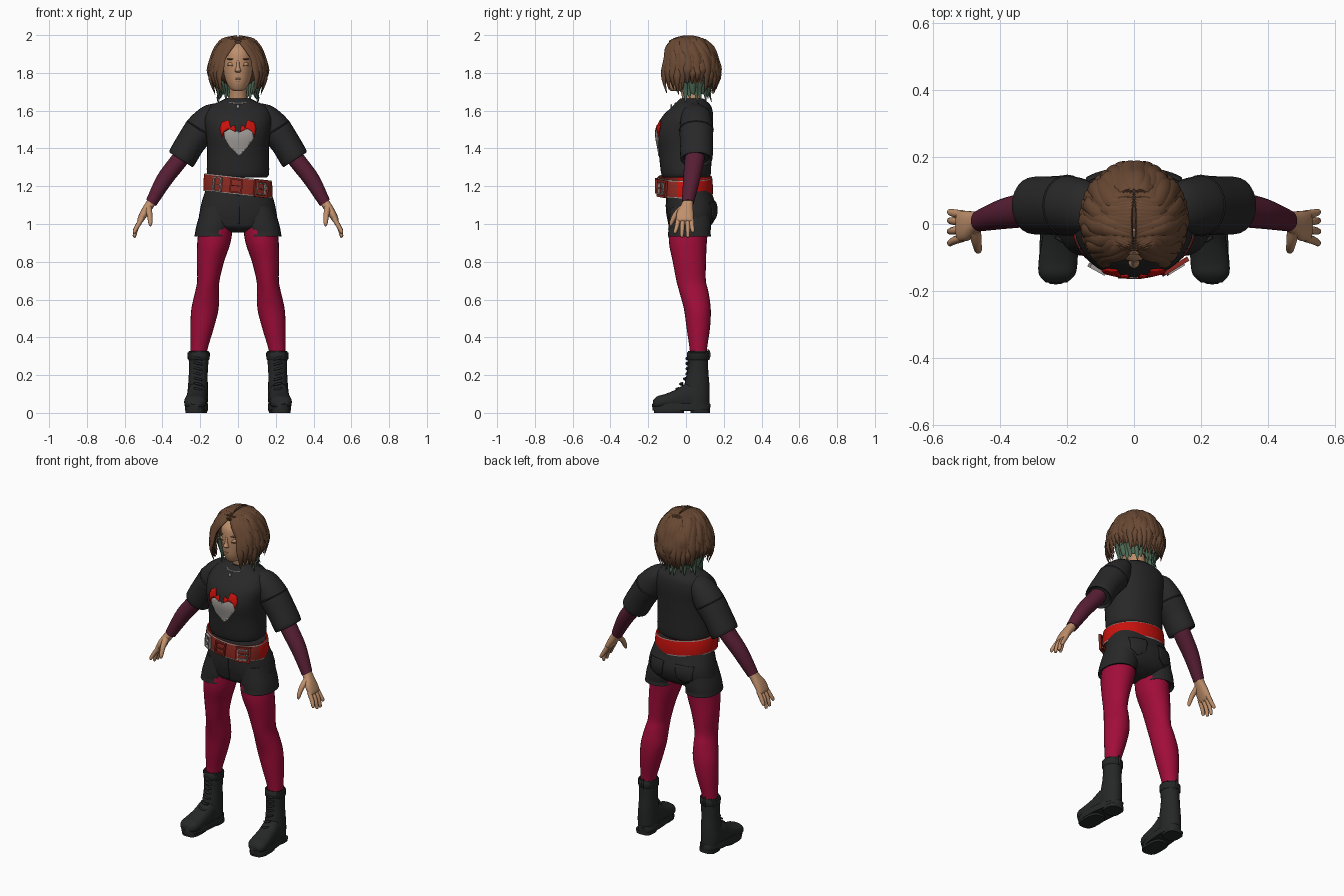
import bpy, bmesh, math, random
from mathutils import Vector
from mathutils.bvhtree import BVHTree

random.seed(4)
if "Cube" in bpy.data.objects:
    bpy.data.objects.remove(bpy.data.objects["Cube"])
X, Y, Z = Vector((1, 0, 0)), Vector((0, 1, 0)), Vector((0, 0, 1))


def material(name, r, g, b):
    m = bpy.data.materials.new(name)
    m.diffuse_color = (r, g, b, 1)
    m.use_nodes = True
    m.node_tree.nodes["Principled BSDF"].inputs["Base Color"].default_value = (r, g, b, 1)
    return m


SKIN = material("warm skin", .53, .28, .15)
HAIR = material("brown hair", .14, .065, .033)
GREEN = material("green hair tips", .075, .14, .09)
CLOTH = material("black cloth", .021, .021, .021)
LEATHER = material("black leather", .019, .02, .02)
TIGHTS = material("crimson tights", .36, .004, .042)
MAROON = material("maroon sleeve", .095, .013, .033)
RED = material("bright red", .58, .006, .004)
RUST = material("dark red leather", .26, .022, .015)
GREY = material("pale grey", .37, .35, .33)


def finish(name, bm, mats, mirror=False):
    bmesh.ops.recalc_face_normals(bm, faces=bm.faces)
    me = bpy.data.meshes.new(name)
    bm.to_mesh(me)
    bm.free()
    for m in mats:
        me.materials.append(m)
    for p in me.polygons:
        p.use_smooth = True
    me.set_sharp_from_angle(angle=math.radians(45))
    ob = bpy.data.objects.new(name, me)
    bpy.context.collection.objects.link(ob)
    if mirror:
        ob.modifiers.new("Mirror", 'MIRROR')
    return ob


def spline(a, b, c, d, t):
    return b + (c - a) * (t / 2) + (2 * a - 5 * b + 4 * c - d) * (t * t / 2) + (3 * b - a - 3 * c + d) * (t ** 3 / 2)


def loft(name, secs, mats, mirror=False, n=24, steps=4, p=2, cap=True, rule=None):
    """Skin rings given as (centre, half axis, half axis), eased between stations."""
    rows, last = [], len(secs) - 1
    for i in range(last):
        q = [secs[max(0, min(last, i + k))] for k in (-1, 0, 1, 2)]
        rows += [[spline(*[s[j] for s in q], k / steps) for j in range(3)] for k in range(steps)]
    rows.append(secs[-1])
    bm, rings = bmesh.new(), []
    for c, u, v in rows:
        ring = []
        for k in range(n):
            a = math.tau * k / n
            co, si = math.cos(a), math.sin(a)
            ring.append(bm.verts.new(c + u * math.copysign(abs(co) ** (2 / p), co)
                                     + v * math.copysign(abs(si) ** (2 / p), si)))
        rings.append(ring)
    for r, (a, b) in enumerate(zip(rings, rings[1:])):
        for k in range(n):
            f = bm.faces.new((a[k], a[k - 1], b[k - 1], b[k]))
            if rule:
                f.material_index = rule(r, f.calc_center_median())
    if cap:
        bm.faces.new(rings[0])
        bm.faces.new(rings[-1])
    return finish(name, bm, mats if isinstance(mats, list) else [mats], mirror)


def level(rows):
    """Horizontal rings from (x, y, z, half width, half depth)."""
    return [(Vector(r[:3]), X * r[3], Y * r[4]) for r in rows]


def along(rows, direction):
    """Rings square to a direction in the xz plane."""
    side = Y.cross(Vector(direction)).normalized()
    return [(Vector(r[:3]), side * r[3], Y * r[4]) for r in rows]


def rod(name, pts, radii, mat, mirror=True):
    pts = [Vector(p) for p in pts]
    d = (pts[-1] - pts[0]).normalized()
    u = d.orthogonal().normalized()
    return loft(name, [(p, u * r, d.cross(u) * r) for p, r in zip(pts, radii)], mat, mirror, 10, 3)


def blob(name, loc, size, mat, mirror=False):
    bm = bmesh.new()
    bmesh.ops.create_uvsphere(bm, u_segments=20, v_segments=12, radius=1)
    bmesh.ops.scale(bm, vec=size, verts=bm.verts)
    bmesh.ops.translate(bm, vec=loc, verts=bm.verts)
    return finish(name, bm, [mat], mirror)


def decal(name, outline, target, facing, mat, mirror=False, lift=.004):
    """Thin flat shape laid on the front or back of a target."""
    tree = BVHTree.FromPolygons([v.co for v in target.data.vertices], [p.vertices for p in target.data.polygons])
    bm = bmesh.new()
    face = bm.faces.new([bm.verts.new((x, 0, z)) for x, z in outline])
    bmesh.ops.triangulate(bm, faces=[face])
    for axis, start in ((X, -.2), (Z, .9)):
        for k in range(50):
            bmesh.ops.bisect_plane(bm, geom=bm.verts[:] + bm.edges[:] + bm.faces[:],
                                   plane_co=axis * (start + k * .015), plane_no=axis)
    for v in bm.verts:
        hit = tree.ray_cast(v.co + Y * facing, Y * -facing)[0]
        v.co.y = (hit.y if hit else .1 * facing) + lift * facing
    ob = finish(name, bm, [mat], mirror)
    ob.modifiers.new("Thickness", 'SOLIDIFY').thickness = .005
    return ob


# Head, face and neck
loft("head", level([(0, -.058, 1.703, .018, .02), (0, -.05, 1.715, .04, .04), (0, -.022, 1.75, .062, .083),
                    (0, -.005, 1.80, .077, .106), (0, 0, 1.86, .083, .113), (0, .005, 1.92, .078, .108),
                    (0, .01, 1.965, .04, .06)]), SKIN)
loft("neck", level([(0, .035, 1.60, .06, .055), (0, .03, 1.66, .048, .05), (0, .015, 1.74, .046, .05)]), SKIN)
loft("nose", level([(0, -.105, 1.803, .012, .008), (0, -.114, 1.812, .017, .018), (0, -.111, 1.83, .01, .014),
                    (0, -.107, 1.865, .007, .008)]), SKIN, n=12)
blob("upper_lip", (0, -.098, 1.769), (.022, .012, .006), SKIN)
blob("lower_lip", (0, -.095, 1.758), (.018, .012, .007), SKIN)
blob("eyelid", (.036, -.094, 1.846), (.019, .011, .011), SKIN, True)
blob("eyelash", (.037, -.102, 1.838), (.018, .006, .0025), HAIR, True)
blob("eyebrow", (.038, -.1, 1.873), (.022, .008, .004), HAIR, True)
blob("ear", (.083, .01, 1.83), (.012, .02, .03), SKIN, True)

# Hair: scalp cap with locks swept from a centre parting
blob("hair_cap", (0, .05, 1.855), (.125, .12, .132), HAIR)


def lock(name, a0, a1, shape, width, mat, parted):
    pts, tans = [], []
    for i, (f, z) in enumerate(shape):
        a = a0 + (a1 - a0) * min(1, i / 3)
        wave = f + random.uniform(-.035, .035)
        p = Vector((.148 * wave * math.cos(a), .012 + .162 * wave * math.sin(a), z))
        if parted and i == 0:
            y = .1 * math.sin(a0)
            p = Vector((.006, y + .012, 1.992 - 3 * y * y))
        pts.append(p)
        tans.append(Vector((-math.sin(a), math.cos(a), 0)))
    secs = []
    for i, (p, t) in enumerate(zip(pts, tans)):
        d = pts[min(i + 1, len(pts) - 1)] - pts[max(i - 1, 0)]
        k = (1, .6, .1)[max(0, i - len(pts) + 3)] * (.6 if i == 0 else 1)
        secs.append((p, t * width * k, t.cross(d).normalized() * .013 * k))
    loft(name, secs, mat, True, 8, 3)


for i in range(30):
    t = i / 29
    a0 = math.radians(-86 + 176 * t)
    a1 = math.radians(-50 + 140 * t)
    end = (1.755 if .3 < t < .6 else 1.70) + random.uniform(-.015, .02)
    s = 1 - .04 * (i % 2)
    lock(f"hair_lock_{i + 1}", a0, a1,
         [(0, 2), (.5 * s, 1.972), (.77 * s, 1.93), (.93 * s, 1.875), (s, 1.82),
          (1.02 * s, (1.82 + end) / 2 + .01), (.9 * s, end)], .026, HAIR, True)
for i in range(11):
    a = math.radians(-12 + 10 * i)
    lock(f"green_lock_{i + 1}", a, a + .1, [(.72, 1.83), (.78, 1.77), (.7, 1.70), (.74, 1.645 + .02 * (i % 3))],
         .022, GREEN, False)

# Shirt
shirt = loft("shirt", level([(0, 0, 1.245, .15, .12), (0, 0, 1.27, .165, .132), (0, -.005, 1.38, .163, .14),
                             (0, -.01, 1.48, .17, .15), (0, .006, 1.56, .178, .138), (0, .03, 1.62, .15, .105),
                             (0, .032, 1.652, .09, .075), (0, .03, 1.664, .066, .062)]), CLOTH, n=40, p=2.2)
ARM = (.54, 0, -.84)
loft("shirt_sleeve", along([(.105, .05, 1.628, .02, .03), (.138, .052, 1.592, .055, .072), (.19, .055, 1.513, .083, .088),
                            (.25, .055, 1.43, .078, .087), (.30, .055, 1.345, .076, .085),
                            (.296, .055, 1.351, .06, .068)], ARM), CLOTH, True)
loft("sleeve_seam", along([(.196, .055, 1.503, .083, .088), (.199, .055, 1.499, .087, .092),
                           (.202, .055, 1.494, .083, .088)], ARM), CLOTH, True, steps=1)

# Shirt print: a pale heart with red flames above
decal("print_heart", [(.005, 1.36), (.05, 1.405), (.082, 1.45), (.085, 1.485), (.05, 1.505), (.005, 1.485),
                      (-.04, 1.505), (-.073, 1.485), (-.07, 1.45), (-.04, 1.405)], shirt, -1, GREY)
decal("print_flame", [(.012, 1.487), (.018, 1.525), (.04, 1.512), (.05, 1.55), (.085, 1.54), (.097, 1.505),
                      (.085, 1.46), (.075, 1.49), (.05, 1.505)], shirt, -1, RED, True, .006)

# Necklace
bpy.ops.mesh.primitive_torus_add(major_radius=.066, minor_radius=.0035, major_segments=32, minor_segments=6,
                                 location=(0, .005, 1.655), rotation=(.25, 0, 0))
bpy.context.object.name = "necklace"
bpy.context.object.data.materials.append(GREY)
blob("pendant", (0, -.078, 1.622), (.008, .005, .012), GREY)

# Arms and hands
loft("forearm", along([(.25, .06, 1.43, .045, .05), (.31, .045, 1.34, .046, .052), (.39, .03, 1.235, .043, .045),
                       (.46, .01, 1.112, .031, .032)], ARM), MAROON, True)
loft("palm", along([(.45, .012, 1.13, .024, .027), (.47, .005, 1.098, .024, .032), (.495, -.005, 1.06, .022, .044),
                    (.517, -.006, 1.022, .017, .045), (.522, -.006, 1.012, .01, .04)], ARM), SKIN, True, p=2.4)
for i, (y, tip, z) in enumerate([(-.04, -.058, .95), (-.017, -.022, .93), (.007, .01, .928), (.028, .036, .955)]):
    rod(f"finger_{i + 1}", [(.508, y, 1.03), (.535, (y + tip) / 2, .985), (.549, tip, z + .007), (.55, tip, z)],
        (.013, .012, .009, .003), SKIN)
rod("thumb", [(.475, -.015, 1.085), (.468, -.055, 1.05), (.464, -.078, 1.005), (.463, -.083, .99)],
    (.02, .015, .011, .004), SKIN)

# Shorts
shorts = loft("shorts", level([(0, .01, 1.22, .155, .11), (0, .02, 1.15, .182, .122), (0, .03, 1.08, .2, .133),
                               (0, .028, 1.02, .203, .122), (0, .02, .98, .15, .1), (0, .02, .955, .05, .05)]),
              CLOTH, n=36, p=2.3)
loft("shorts_leg", level([(.11, .022, 1.09, .08, .105), (.124, .02, 1.0, .094, .113), (.136, .018, .955, .091, .112),
                          (.136, .018, .935, .093, .114), (.136, .018, .945, .08, .1)]), CLOTH, True, p=2.3)
decal("back_pocket", [(.04, 1.12), (.145, 1.115), (.14, 1.04), (.095, 1.01), (.05, 1.035)], shorts, 1, CLOTH, True, .007)
decal("shorts_fly", [(-.006, 1.15), (.008, 1.15), (.008, 1.0), (-.006, 1.0)], shorts, -1, LEATHER)

# Belt, dark in front and bright behind, with pale edges
SLANT = Vector((.182, 0, -.02))
belt = [(Vector((0, -.006, z)), SLANT * r, Y * .147 * r) for z, r in
        ((1.155, .96), (1.155, 1), (1.161, 1.005), (1.2, 1.01), (1.243, .985), (1.249, .975), (1.249, .93))]
loft("belt", belt, [RED, RUST, GREY], n=48, steps=1, p=2.1, cap=False,
     rule=lambda r, c: 2 if r in (1, 4) else int(c.y < -.045))


def frame(name, loc, w, h, bar, turn, mat):
    """Rectangular buckle frame with a prong."""
    bm = bmesh.new()
    for x, z, sx, sz in ((-w, 0, bar, 2 * h), (w, 0, bar, 2 * h), (0, -h, 2 * w + bar, bar),
                         (0, h, 2 * w + bar, bar), (0, 0, 2 * w, bar / 2)):
        vs = bmesh.ops.create_cube(bm, size=1)["verts"]
        bmesh.ops.scale(bm, vec=(sx, .014, sz), verts=vs)
        bmesh.ops.translate(bm, vec=(x, 0, z), verts=vs)
    ob = finish(name, bm, [mat])
    ob.location, ob.rotation_euler = loc, (0, .1, turn)


frame("main_buckle", (.122, -.127, 1.187), .036, .04, .012, .55, RUST)
frame("buckle_trim", (.122, -.133, 1.187), .025, .028, .006, .55, GREY)
frame("centre_buckle", (-.01, -.156, 1.202), .03, .034, .008, 0, RUST)
frame("side_buckle", (-.11, -.134, 1.21), .022, .036, .007, -.5, GREY)

# Legs
loft("leg", level([(.115, .015, 1.0, .09, .105), (.128, .01, .9, .088, .1), (.146, .018, .8, .072, .088),
                   (.157, .027, .7, .059, .078), (.164, .042, .64, .063, .077), (.175, .06, .55, .072, .071),
                   (.19, .065, .45, .062, .062), (.207, .065, .33, .044, .045), (.208, .065, .27, .042, .045)]),
     TIGHTS, True)

# Boots
loft("boot_shaft", level([(.208, .064, .322, .046, .046), (.208, .063, .325, .053, .053), (.208, .063, .29, .053, .054),
                          (.21, .062, .22, .05, .056), (.212, .058, .15, .052, .066), (.214, .055, .09, .055, .07),
                          (.214, .055, .04, .053, .07)]), LEATHER, True)
loft("boot_collar", level([(.208, .063, .322, .054, .053), (.208, .063, .318, .059, .057), (.208, .063, .285, .058, .058),
                           (.208, .063, .28, .053, .054)]), LEATHER, True, steps=1)
loft("boot_foot", [(Vector((x, y, z)), X * w, Z * h) for x, y, z, w, h in
                   [(.214, .07, .085, .05, .075), (.217, .01, .085, .052, .075), (.221, -.05, .07, .054, .055),
                    (.226, -.11, .06, .058, .04), (.229, -.15, .055, .054, .034), (.231, -.174, .048, .032, .02)]],
     LEATHER, True, p=2.3)
loft("boot_sole", [(Vector((.22, -.025, z)), X * .059 * s, Vector((-.013, .155, 0)) * s) for z, s in
                   ((.012, .95), (.012, .98), (.045, 1), (.05, .97), (.05, .9))], LEATHER, True, n=36, steps=1, p=2.7)
for part, y, d in (("boot_heel", .075, .052), ("boot_tread", -.09, .08)):
    loft(part, level([(.22 - .08 * y, y, 0, .05, d), (.22 - .08 * y, y, .02, .053, d)]), LEATHER, True, steps=1, p=3)
for i in range(7):
    z = .12 + .027 * i
    y = .006 - max(0, .19 - z) * .75
    rod(f"boot_lace_{i + 1}", [(.188, y + .008, z), (.21, y - .003, z + .006), (.234, y + .008, z + .012)],
        (.005, .007, .005), LEATHER)
rod("boot_pull_loop", [(.208, .117, .28), (.208, .124, .31), (.208, .117, .335)], (.006, .007, .005), LEATHER)
